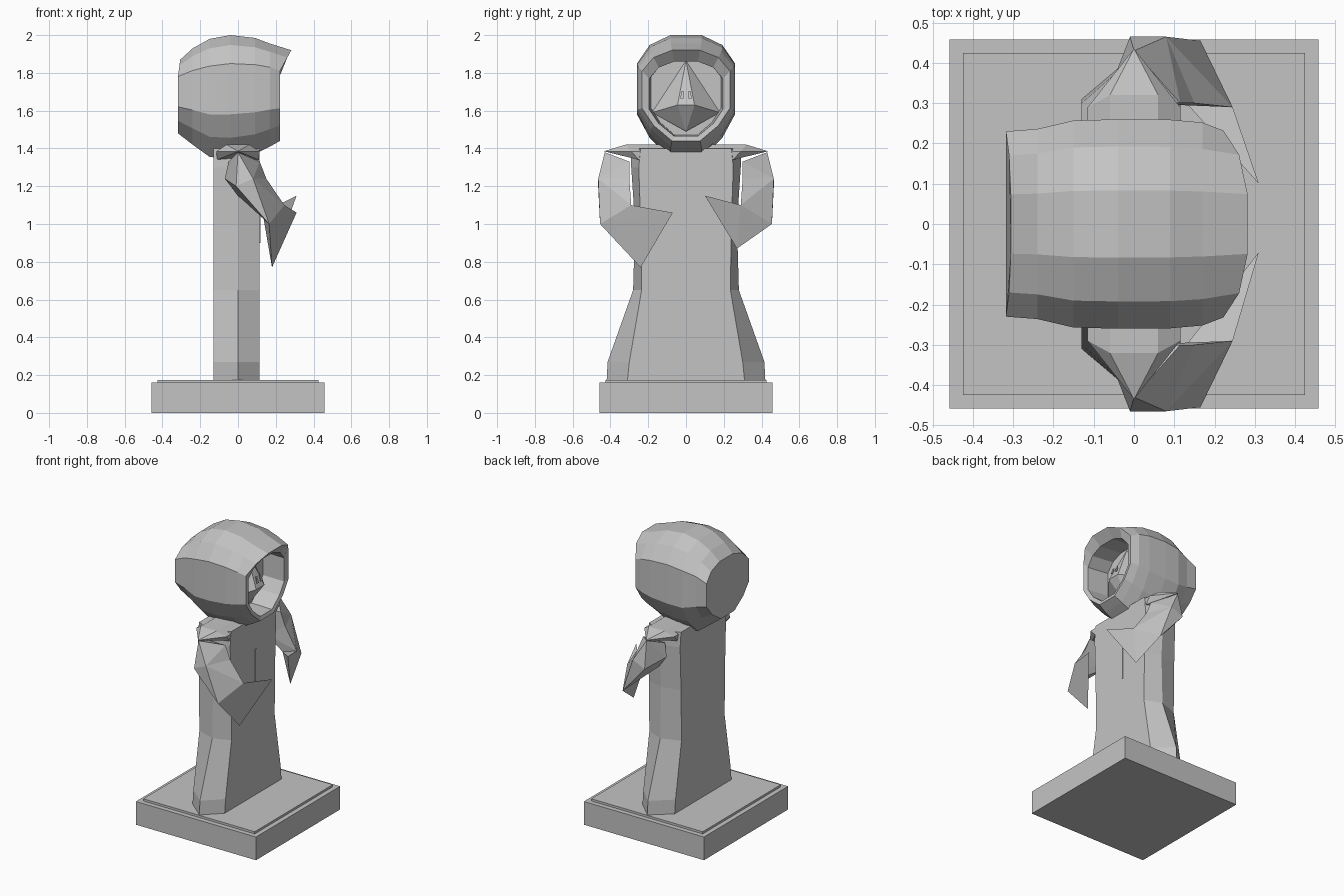
import bpy, bmesh
from mathutils import Vector

if "Cube" in bpy.data.objects:
    bpy.data.objects.remove(bpy.data.objects["Cube"])

grey = bpy.data.materials.new("stone grey")
grey.diffuse_color = (0.55, 0.55, 0.55, 1)
grey.use_nodes = True
grey.node_tree.nodes["Principled BSDF"].inputs["Base Color"].default_value = grey.diffuse_color


def finish(name, bm):
    bmesh.ops.recalc_face_normals(bm, faces=bm.faces)
    me = bpy.data.meshes.new(name)
    bm.to_mesh(me)
    bm.free()
    me.materials.append(grey)
    ob = bpy.data.objects.new(name, me)
    bpy.context.collection.objects.link(ob)
    return ob


def box(name, size, centre):
    bm = bmesh.new()
    bmesh.ops.create_cube(bm, size=1)
    for v in bm.verts:
        v.co = Vector(a * b + c for a, b, c in zip(v.co, size, centre))
    return finish(name, bm)


def hull(name, pts, side=1):
    bm = bmesh.new()
    for x, y, z in pts:
        bm.verts.new((x, y * side, z))
    res = bmesh.ops.convex_hull(bm, input=bm.verts)
    loose = [v for v in bm.verts if not v.link_faces]
    bmesh.ops.delete(bm, geom=loose, context='VERTS')
    return finish(name, bm)


def loft(name, rings):
    bm = bmesh.new()
    rows = [[bm.verts.new(p) for p in ring] for ring in rings]
    n = len(rows[0])
    for a, b in zip(rows, rows[1:]):
        for i in range(n):
            j = (i + 1) % n
            bm.faces.new((a[i], a[j], b[j], b[i]))
    bm.faces.new(rows[0])
    bm.faces.new(rows[-1])
    return finish(name, bm)


# Square plinth with a thin raised panel
box("plinth", (0.916, 0.916, 0.16), (0, 0, 0.08))
box("plinth_panel", (0.85, 0.85, 0.016), (0, 0, 0.167))

# Six-sided robe that flares towards the ground
robe = []
for z, flat, outer in [(0.17, .31, .42), (0.27, .30, .415), (0.65, .235, .28),
                       (1.0, .24, .27), (1.3, .25, .29), (1.4, .24, .29)]:
    robe.append([(.115, -flat, z), (.115, flat, z), (0, outer, z),
                 (-.13, flat, z), (-.13, -flat, z), (0, -outer, z)])
loft("robe", robe)
box("robe_front_seam", (0.008, 0.012, 0.28), (.115, .025, 1.04))

# Shoulder yoke with pointed ends
yoke = []
for s in (-1, 1):
    yoke += [(0, s * .435, 1.385), (.06, s * .32, 1.42), (-.06, s * .32, 1.42),
             (.115, s * .29, 1.385), (-.115, s * .29, 1.385),
             (.11, s * .25, 1.34), (-.11, s * .25, 1.34)]
hull("shoulder_yoke", yoke)

# Sleeves and angular hands; the two hands are raised differently
hands = {-1: ("right", (.31, .07, 1.06), (.18, .24, .77)),
         1: ("left", (.31, .10, 1.15), (.21, .27, .87))}
elbow = [(-.07, .31, 1.24), (-.01, .465, 1.2), (0, .30, 1.15),
         (.15, .30, 1.24), (.08, .465, 1.24)]
wrist = [(.245, .29, 1.10), (.165, .455, 1.0), (.13, .30, 1.06)]
top = [(-.05, .30, 1.33), (0, .43, 1.38), (.115, .30, 1.33)]
for s, (label, tip, low) in hands.items():
    hull(label + "_upper_sleeve", top + elbow, s)
    hull(label + "_lower_sleeve", elbow + wrist, s)
    hull(label + "_hand", wrist + [tip, low], s)

# Hood: faceted barrel along x, with a recessed opening under a brow
half = [(.32, 1), (.74, .92), (1, .77), (1, .36), (.74, .17), (.32, 0)]
section = half + [(-u, v) for u, v in reversed(half)]


def hood_ring(x, zt, zb, w, brow=0.0):
    return [(x + brow * max(0, (v - .77) / .23), u * w, zb + v * (zt - zb))
            for u, v in section]


loft("hood", [
    hood_ring(-.318, 1.87, 1.48, .23, .012),
    hood_ring(-.24, 1.93, 1.42, .236),
    hood_ring(-.15, 1.98, 1.355, .257),
    hood_ring(-.04, 2.0, 1.345, .26),
    hood_ring(.09, 1.985, 1.37, .259),
    hood_ring(.17, 1.955, 1.41, .252),
    hood_ring(.222, 1.92, 1.44, .232, .06),
    hood_ring(.215, 1.86, 1.465, .195, .01),
    hood_ring(.06, 1.87, 1.47, .185),
])

# Wedge-shaped face inside the hood, with two nostril plates
hull("face", [(.06, 0, 1.865), (.06, -.18, 1.59), (.06, .18, 1.59),
              (.17, -.045, 1.63), (.17, .045, 1.63), (.08, 0, 1.49)])
for s, label in ((-1, "right"), (1, "left")):
    hull(label + "_nostril", [(x, s * y, z) for x, y, z in
         [(.163, .012, 1.665), (.163, .03, 1.665), (.15, .012, 1.705),
          (.15, .024, 1.705), (.168, .012, 1.665), (.168, .03, 1.665),
          (.155, .012, 1.705), (.155, .024, 1.705)]])
